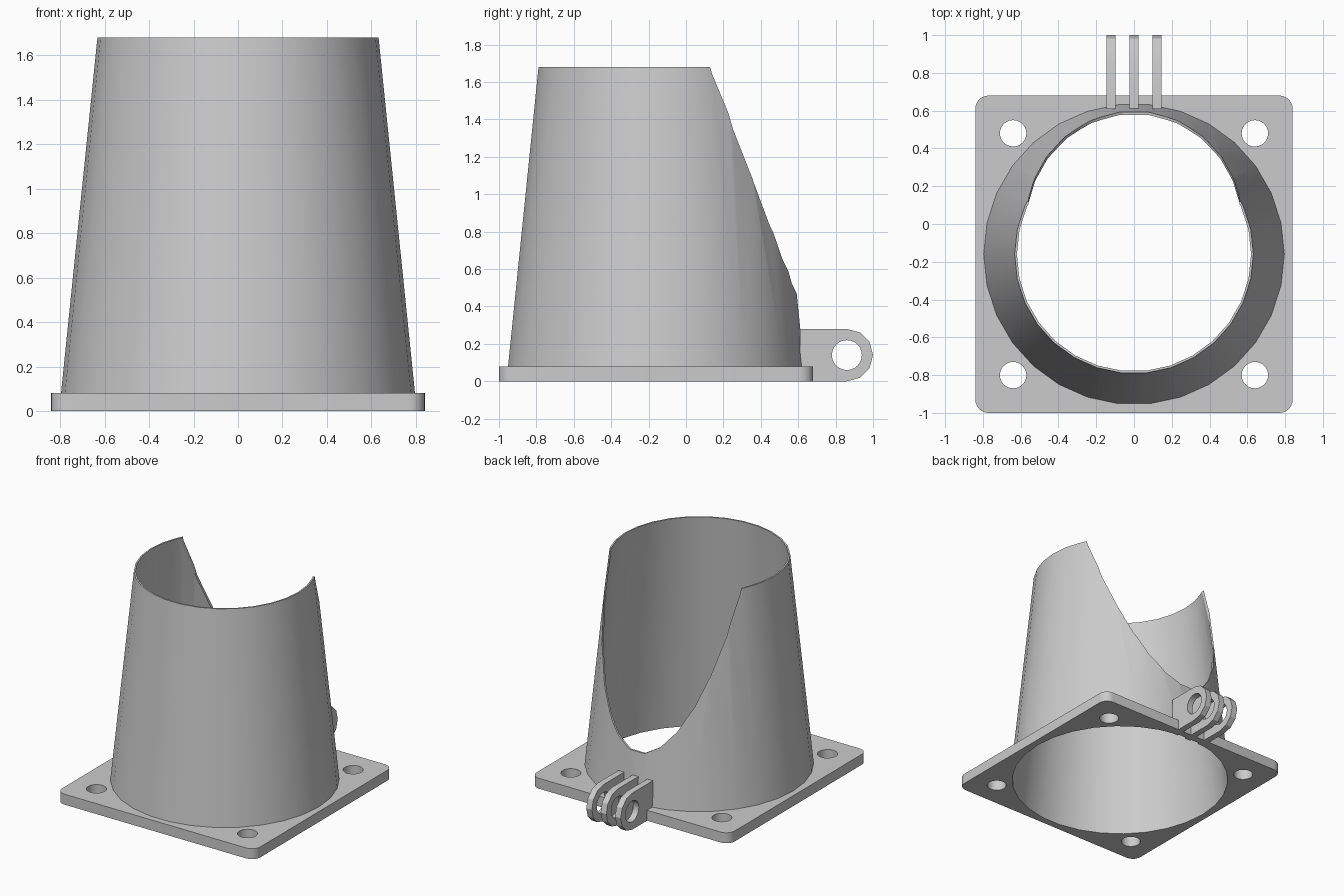
import bpy
import bmesh
from math import sin, cos, pi
from mathutils import Matrix, Vector

cube = bpy.data.objects.get("Cube")
if cube:
    bpy.data.objects.remove(cube, do_unlink=True)

grey = bpy.data.materials.new("plain_grey")
grey.use_nodes = True
COLOUR = (0.6, 0.6, 0.6, 1)
grey.diffuse_color = COLOUR
grey.node_tree.nodes["Principled BSDF"].inputs["Base Color"].default_value = COLOUR

CENTRE_Y = -0.16
SIDES = 30
HEIGHT, PLATE = 1.68, 0.08


def finish(name, bm):
    bmesh.ops.recalc_face_normals(bm, faces=bm.faces)
    mesh = bpy.data.meshes.new(name)
    bm.to_mesh(mesh)
    bm.free()
    mesh.materials.append(grey)
    ob = bpy.data.objects.new(name, mesh)
    bpy.context.collection.objects.link(ob)
    return ob


def prism(name, points, direction):
    """Extrude a closed outline along a direction."""
    bm = bmesh.new()
    face = bm.faces.new([bm.verts.new(p) for p in points])
    ext = bmesh.ops.extrude_face_region(bm, geom=[face])
    verts = [g for g in ext["geom"] if isinstance(g, bmesh.types.BMVert)]
    bmesh.ops.translate(bm, verts=verts, vec=Vector(direction))
    return finish(name, bm)


def frustum(name, r_low, r_high, z_low, z_high):
    """Tapered tube solid; radii are given at z = 0 and z = HEIGHT."""
    def radius(z):
        return r_low + (r_high - r_low) * z / HEIGHT
    bm = bmesh.new()
    bmesh.ops.create_cone(
        bm, cap_ends=True, segments=SIDES, radius1=radius(z_low),
        radius2=radius(z_high), depth=z_high - z_low,
        matrix=Matrix.Translation((0, CENTRE_Y, (z_low + z_high) / 2))
        @ Matrix.Rotation(pi / 2, 4, "Z"))
    # turn so that flat sides face front and back, corners point sideways
    bmesh.ops.rotate(bm, verts=bm.verts, cent=(0, CENTRE_Y, 0),
                     matrix=Matrix.Rotation(ROTATION, 3, "Z"))
    return finish(name, bm)


# With 30 sides a corner already lies on +y, so a quarter turn puts it on x
probe = bmesh.new()
bmesh.ops.create_cone(probe, segments=SIDES, radius1=1, radius2=1, depth=1)
corner_on_y = any(abs(v.co.x) < 0.001 for v in probe.verts)
probe.free()
ROTATION = 0 if corner_on_y else pi / 2


def cut(ob, cutter):
    mod = ob.modifiers.new("cut", "BOOLEAN")
    mod.operation, mod.solver, mod.object = "DIFFERENCE", "EXACT", cutter
    bpy.ops.object.select_all(action="DESELECT")
    bpy.context.view_layer.objects.active = ob
    ob.select_set(True)
    bpy.ops.object.modifier_apply(modifier=mod.name)
    bpy.data.objects.remove(cutter, do_unlink=True)


def smooth(ob):
    bpy.ops.object.select_all(action="DESELECT")
    bpy.context.view_layer.objects.active = ob
    ob.select_set(True)
    bpy.ops.object.shade_smooth_by_angle(angle=pi / 7)


def bore():
    return frustum("bore_cutter", 0.788, 0.62, -0.1, HEIGHT + 0.1)


# Base plate with rounded corners, bore and four screw holes
HALF, ROUND = 0.84, 0.07
outline = []
for quarter, (sx, sy) in enumerate([(1, 1), (-1, 1), (-1, -1), (1, -1)]):
    for step in range(7):
        a = (quarter + step / 6) * pi / 2
        outline.append((sx * (HALF - ROUND) + ROUND * cos(a),
                        CENTRE_Y + sy * (HALF - ROUND) + ROUND * sin(a), 0))
plate = prism("base_plate", outline, (0, 0, PLATE))
cut(plate, bore())
for sx in (-1, 1):
    for sy in (-1, 1):
        ring = [(sx * 0.64 + 0.07 * cos(i * pi / 12),
                 CENTRE_Y + sy * 0.64 + 0.07 * sin(i * pi / 12), -0.1)
                for i in range(24)]
        cut(plate, prism("screw_cutter", ring, (0, 0, 0.3)))
smooth(plate)

# Thin tapered tube, opened at the back by a tall elliptical cut
tube = frustum("tapered_tube", 0.804, 0.632, PLATE, HEIGHT)
cut(tube, bore())
ellipse = [(0.57 * sin((i + 0.5) * 2 * pi / SIDES), CENTRE_Y,
            1.96 - 1.51 * cos((i + 0.5) * 2 * pi / SIDES))
           for i in range(SIDES)]
cut(tube, prism("opening_cutter", ellipse, (0, 1.5, 0)))
smooth(tube)

# Three hinge lugs with rounded ends and a pin hole
PIN_Y, PIN_Z, LUG_R, LUG_W = 0.86, 0.14, 0.14, 0.048
for name, x in (("right", -0.122), ("middle", 0), ("left", 0.122)):
    x0 = x - LUG_W / 2
    side = [(x0, 0.61, 2 * LUG_R), (x0, 0.61, 0)]
    side += [(x0, PIN_Y + LUG_R * cos(a), PIN_Z + LUG_R * sin(a))
             for a in (-pi / 2 + i * pi / 6 for i in range(7))]
    lug = prism(name + "_hinge_lug", side, (LUG_W, 0, 0))
    hole = [(x0 - 0.02, PIN_Y + 0.08 * cos(i * pi / 12),
             PIN_Z + 0.08 * sin(i * pi / 12)) for i in range(24)]
    cut(lug, prism("pin_cutter", hole, (LUG_W + 0.04, 0, 0)))
    smooth(lug)
